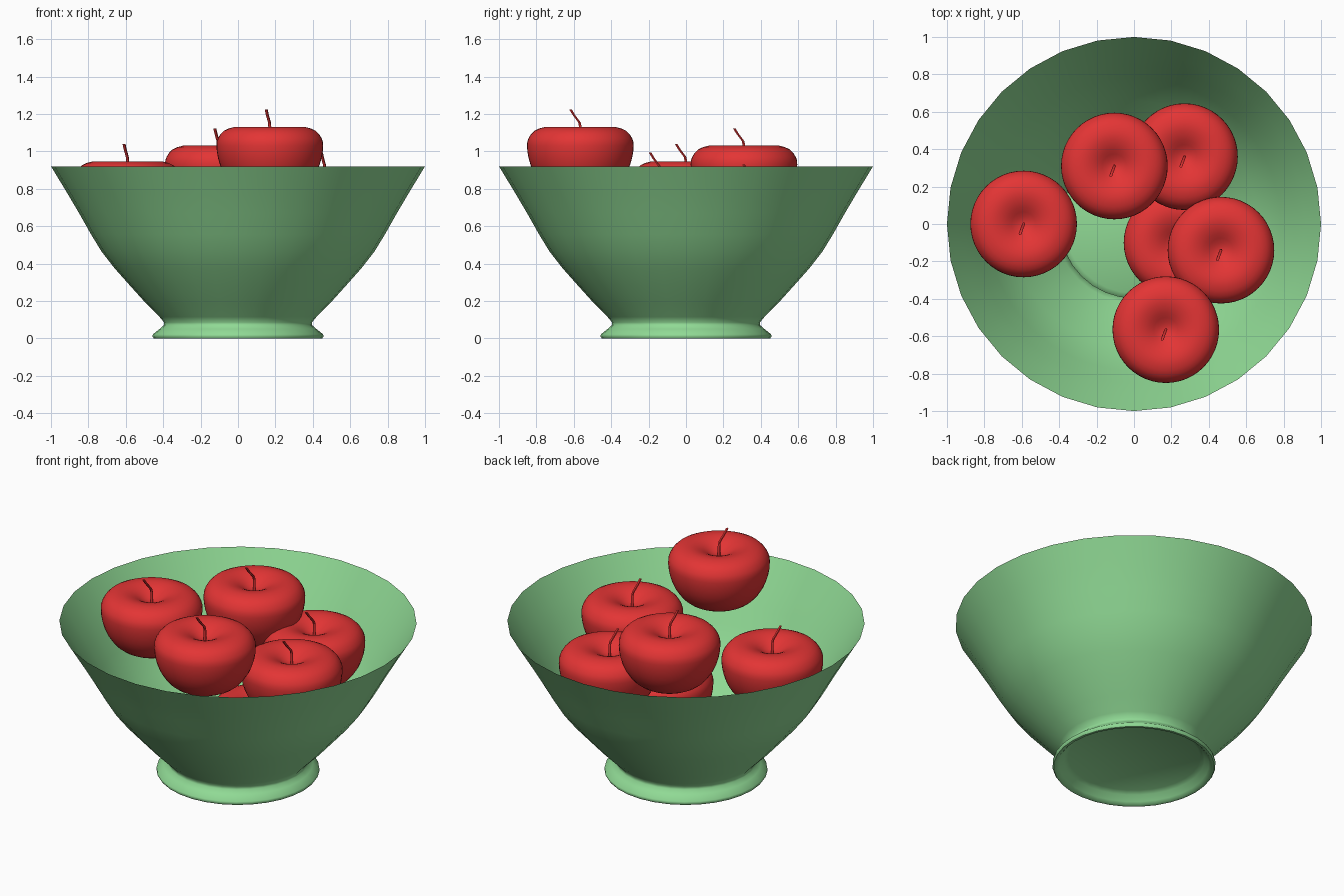
import bpy, bmesh, math
from mathutils import Vector

if "Cube" in bpy.data.objects:
    bpy.data.objects.remove(bpy.data.objects["Cube"])


def material(name, rgb):
    m = bpy.data.materials.new(name)
    m.diffuse_color = (*rgb, 1)
    m.use_nodes = True
    m.node_tree.nodes["Principled BSDF"].inputs["Base Color"].default_value = m.diffuse_color
    return m


GREEN = material("soft green", (0.28, 0.70, 0.30))
RED = material("apple red", (0.77, 0.035, 0.035))


def finish(bm, name, mat, angle):
    """Turn a bmesh into a smooth-shaded object."""
    mesh = bpy.data.meshes.new(name)
    bm.to_mesh(mesh)
    bm.free()
    mesh.materials.append(mat)
    ob = bpy.data.objects.new(name, mesh)
    bpy.context.collection.objects.link(ob)
    bpy.ops.object.select_all(action='DESELECT')
    ob.select_set(True)
    bpy.context.view_layer.objects.active = ob
    bpy.ops.object.shade_smooth_by_angle(angle=math.radians(angle))
    return ob


def lathe(bm, profile, steps):
    """Spin a (radius, height) profile, listed top to bottom, around z."""
    verts = [bm.verts.new((r, 0, z)) for r, z in profile]
    edges = [bm.edges.new(pair) for pair in zip(verts, verts[1:])]
    bmesh.ops.spin(bm, geom=verts + edges, cent=(0, 0, 0), axis=(0, 0, 1),
                   angle=math.tau, steps=steps, use_merge=True)
    bmesh.ops.remove_doubles(bm, verts=bm.verts, dist=1e-4)
    bmesh.ops.recalc_face_normals(bm, faces=bm.faces)


def smooth_path(points, cuts):
    """Catmull-Rom interpolation through 2D points."""
    p = [Vector(q) for q in points]
    p = [2 * p[0] - p[1]] + p + [2 * p[-1] - p[-2]]
    out = []
    for a, b, c, d in zip(p, p[1:], p[2:], p[3:]):
        for i in range(cuts):
            t = i / cuts
            out.append(0.5 * (2 * b + (c - a) * t + (2 * a - 5 * b + 4 * c - d) * t * t
                              + (3 * b - a - 3 * c + d) * t ** 3))
    return out + [p[-2]]


# Bowl: thin flared wall, pinched neck, hollow foot ring, recessed floor
WALL = [(1, 0.92), (0.915, 0.78), (0.85, 0.67), (0.785, 0.555), (0.73, 0.465),
        (0.66, 0.375), (0.58, 0.285), (0.49, 0.185), (0.42, 0.115), (0.395, 0.085)]
FOOT = [(0.397, 0.07), (0.42, 0.05), (0.455, 0.022), (0.457, 0.01), (0.45, 0),
        (0.435, 0), (0.42, 0.015), (0.395, 0.045), (0.37, 0.06), (0, 0.06)]
bm = bmesh.new()
lathe(bm, WALL + FOOT, 32)
finish(bm, "bowl", GREEN, 50)

# Apple: height 0 is the top shoulder, with a dimple at each end
APPLE = [(0, -0.06), (0.04, -0.05), (0.09, -0.02), (0.14, -0.002), (0.19, 0),
         (0.245, -0.02), (0.277, -0.06), (0.285, -0.1), (0.277, -0.165),
         (0.252, -0.235), (0.205, -0.3), (0.15, -0.337), (0.1, -0.345),
         (0.05, -0.335), (0, -0.325)]
bm = bmesh.new()
lathe(bm, smooth_path(APPLE, 2), 48)

# Stem: six-sided tube, upright then bent
STEM = [(0, 0, -0.065), (0, 0, 0.0), (-0.002, -0.005, 0.025),
        (-0.013, -0.035, 0.065), (-0.019, -0.052, 0.093)]
rings = [[bm.verts.new((x + 0.008 * math.cos(k * math.tau / 6),
                        y + 0.008 * math.sin(k * math.tau / 6), z)) for k in range(6)]
         for x, y, z in STEM]
for lo, hi in zip(rings, rings[1:]):
    for k in range(6):
        n = (k + 1) % 6
        bm.faces.new((lo[k], lo[n], hi[n], hi[k]))
bm.faces.new(rings[-1])
apple = finish(bm, "apple_1", RED, 60)

# Pile of six apples sharing one mesh, placed by the top shoulder
SPOTS = [(-0.59, 0, 0.945), (-0.105, 0.31, 1.03), (0.27, 0.36, 0.836),
         (0.23, -0.10, 0.55), (0.465, -0.14, 0.90), (0.17, -0.565, 1.13)]
apple.location = SPOTS[0]
for i, spot in enumerate(SPOTS[1:], 2):
    copy = bpy.data.objects.new(f"apple_{i}", apple.data)
    copy.location = spot
    bpy.context.collection.objects.link(copy)
